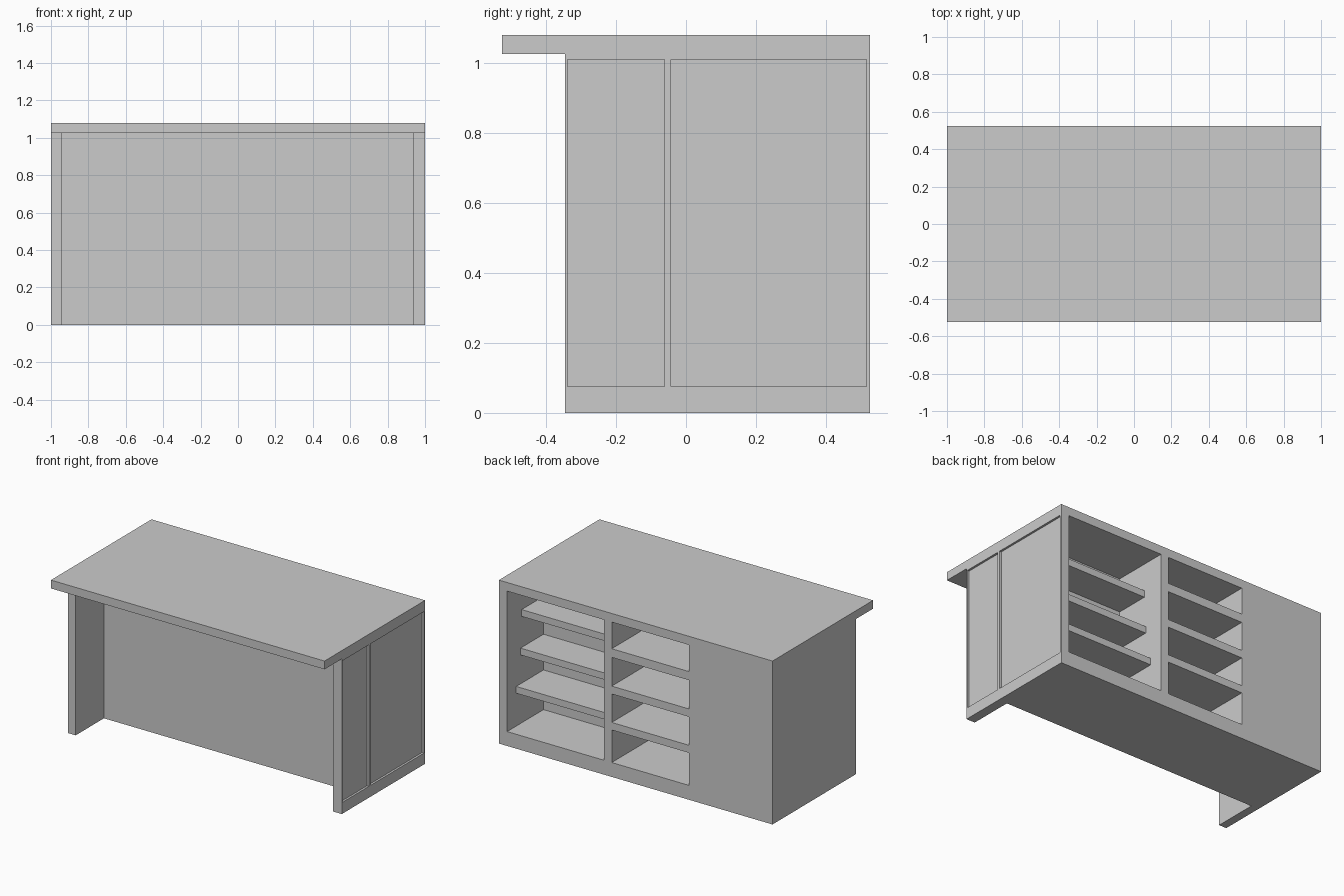
import bpy, bmesh

if "Cube" in bpy.data.objects:
    bpy.data.objects.remove(bpy.data.objects["Cube"])


def prism(bm, outline, z0, z1):
    """Extrude a counter-clockwise plan outline from z0 to z1."""
    face = bm.faces.new([bm.verts.new((x, y, z0)) for x, y in outline])
    ret = bmesh.ops.extrude_face_region(bm, geom=[face])
    verts = [g for g in ret["geom"] if isinstance(g, bmesh.types.BMVert)]
    bmesh.ops.translate(bm, vec=(0, 0, z1 - z0), verts=verts)


def box(bm, x0, x1, y0, y1, z0, z1):
    prism(bm, [(x0, y0), (x1, y0), (x1, y1), (x0, y1)], z0, z1)


def finish(bm, name):
    bmesh.ops.recalc_face_normals(bm, faces=bm.faces)
    mesh = bpy.data.meshes.new(name)
    bm.to_mesh(mesh)
    bm.free()
    obj = bpy.data.objects.new(name, mesh)
    bpy.context.collection.objects.link(obj)
    return obj


BACK = 0.525        # rear face of the desk
BAY_FLOOR = 0.145   # inner wall of the storage bays

# Solid desk block
bm = bmesh.new()
box(bm, -1, 1, -0.525, BACK, 0, 1.08)
desk = finish(bm, "desk_body")

cut = bmesh.new()
# Knee space between the side panels plus the counter overhang
prism(cut, [(-1.1, -0.6), (1.1, -0.6), (1.1, -0.345), (0.937, -0.345),
            (0.937, -0.05), (-0.945, -0.05), (-0.945, -0.345), (-1.1, -0.345)],
      -0.1, 1.025)
# Wide open bay
box(cut, 0.232, 0.94, BAY_FLOOR, 0.6, 0.095, 1.023)
# Stack of four pigeonholes
for z0, z1 in [(0.095, 0.31), (0.36, 0.548), (0.60, 0.79), (0.847, 1.023)]:
    box(cut, -0.39, 0.175, BAY_FLOOR, 0.6, z0, z1)
# Shallow recessed panels on the right side
for y0, y1 in [(-0.338, -0.062), (-0.043, 0.515)]:
    box(cut, 0.986, 1.1, y0, y1, 0.075, 1.01)
cutter = finish(cut, "desk_cutter")
cutter.hide_render = True

mod = desk.modifiers.new("openings", "BOOLEAN")
mod.operation = "DIFFERENCE"
mod.solver = "EXACT"
mod.object = cutter
bpy.context.view_layer.objects.active = desk
desk.select_set(True)
bpy.ops.object.modifier_apply(modifier=mod.name)
bpy.data.objects.remove(cutter)

# Shelves of the wide bay, each set back a little differently
for i, (top, setback) in enumerate([(0.357, 0.095), (0.593, 0.14), (0.843, 0.152)]):
    bm = bmesh.new()
    box(bm, 0.232, 0.94, BAY_FLOOR, BACK - setback, top - 0.045, top)
    finish(bm, f"bay_shelf_{i + 1}")
